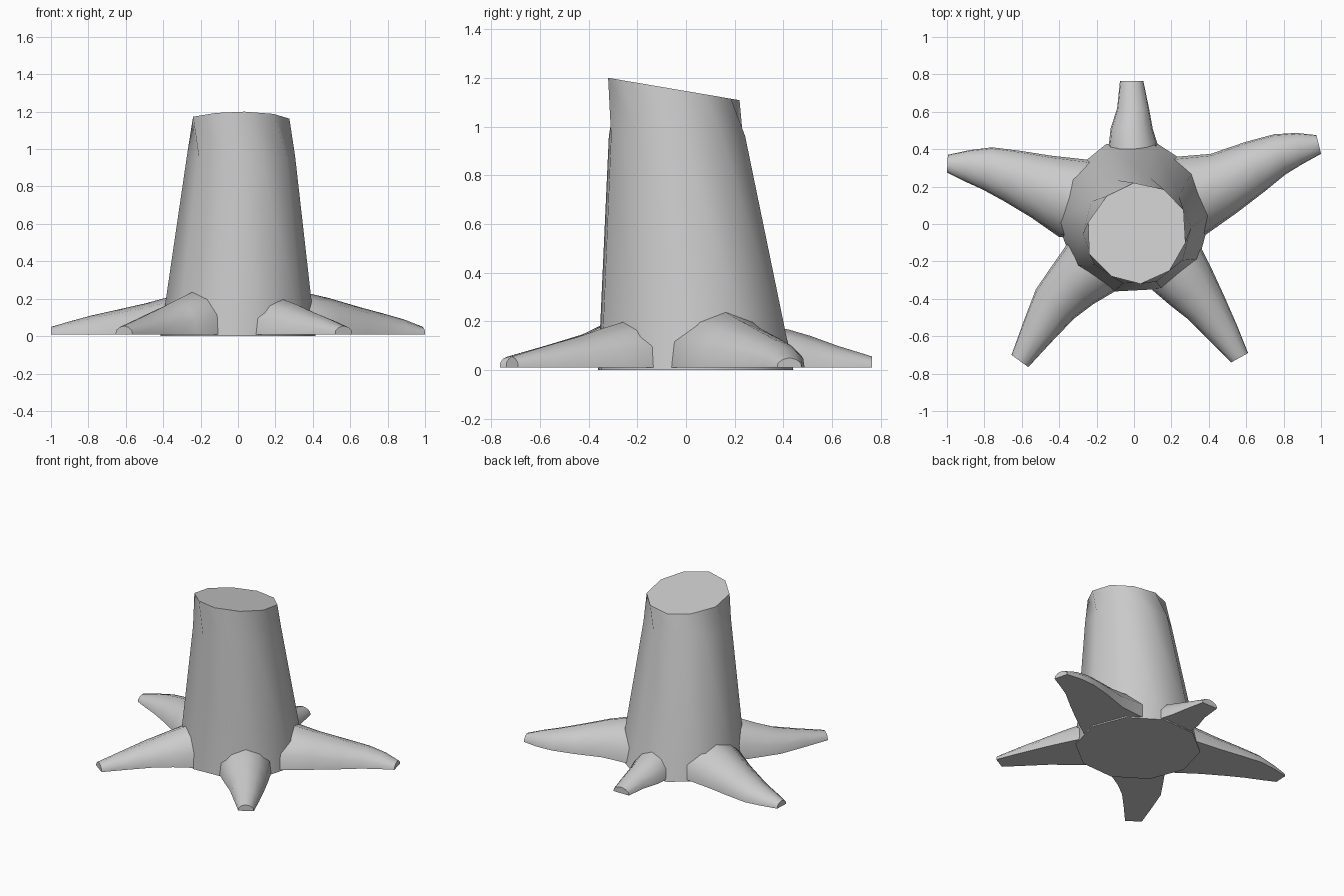
import bpy, bmesh, math


def loft(name, rings, angle):
    """Skin a list of equal-length rings and close both ends."""
    bm = bmesh.new()
    loops = [[bm.verts.new(p) for p in ring] for ring in rings]
    n = len(rings[0])
    for a, b in zip(loops, loops[1:]):
        for i in range(n):
            j = (i + 1) % n
            bm.faces.new((a[i], a[j], b[j], b[i]))
    bm.faces.new(loops[0])
    bm.faces.new(loops[-1])
    bmesh.ops.recalc_face_normals(bm, faces=bm.faces[:])
    mesh = bpy.data.meshes.new(name)
    bm.to_mesh(mesh)
    bm.free()
    obj = bpy.data.objects.new(name, mesh)
    bpy.context.collection.objects.link(obj)
    bpy.ops.object.select_all(action='DESELECT')
    obj.select_set(True)
    bpy.context.view_layer.objects.active = obj
    bpy.ops.object.shade_smooth_by_angle(angle=math.radians(angle))
    return obj


# Trunk: ten-sided taper with a slanted saw cut
def trunk_ring(cx, cy, r, z):
    angles = [math.radians(75 - 36 * i) for i in range(10)]
    return [(cx + r * math.cos(a), cy + r * math.sin(a), z) for a in angles]


cut = [(0.16, 0.185), (0.265, 0.075), (0.275, -0.1), (0.19, -0.25), (0.035, -0.32),
       (-0.12, -0.28), (-0.24, -0.16), (-0.245, 0.01), (-0.145, 0.15), (0.0, 0.22)]
loft("trunk", [trunk_ring(0, 0.04, 0.415, 0),
               trunk_ring(0.016, -0.037, 0.29, 0.96),
               [(x, y, 1.2 - 0.17 * (y + 0.32)) for x, y in cut]], 45)

# Roots: arched section, flat underside; stations are left x, y, right x, y, height
ARCH = [(0, 0), (0.03, 0.45), (0.22, 0.82), (0.5, 1), (0.78, 0.82), (0.97, 0.45), (1, 0)]


def root(name, stations):
    rings = []
    for lx, ly, rx, ry, h in stations:
        rings.append([(lx + (rx - lx) * t, ly + (ry - ly) * t, 0.01 + (h - 0.01) * v)
                      for t, v in ARCH])
    loft(name, rings, 60)


root("root_front_left", [
    (-0.28, 0.02, 0.0, -0.22, 0.27), (-0.38, -0.14, -0.11, -0.365, 0.235),
    (-0.45, -0.24, -0.22, -0.43, 0.19), (-0.525, -0.35, -0.32, -0.505, 0.145),
    (-0.59, -0.52, -0.44, -0.63, 0.1), (-0.655, -0.70, -0.565, -0.765, 0.055)])
root("root_front_right", [
    (0.0, -0.2, 0.26, 0.02, 0.23), (0.10, -0.355, 0.365, -0.14, 0.2),
    (0.2, -0.44, 0.42, -0.25, 0.17), (0.29, -0.51, 0.48, -0.38, 0.135),
    (0.41, -0.63, 0.55, -0.54, 0.095), (0.52, -0.74, 0.61, -0.69, 0.055)])
root("root_back_right", [
    (0.2, -0.08, 0.12, 0.34, 0.27), (0.38, -0.06, 0.23, 0.36, 0.245),
    (0.55, 0.06, 0.41, 0.375, 0.205), (0.7, 0.175, 0.6, 0.44, 0.155),
    (0.81, 0.265, 0.75, 0.48, 0.12), (0.9, 0.32, 0.87, 0.487, 0.09),
    (1.0, 0.375, 0.975, 0.475, 0.05)])
root("root_back_left", [
    (-0.2, -0.08, -0.12, 0.32, 0.25), (-0.4, -0.07, -0.26, 0.345, 0.22),
    (-0.55, 0.035, -0.44, 0.365, 0.175), (-0.7, 0.125, -0.6, 0.39, 0.14),
    (-0.81, 0.185, -0.76, 0.41, 0.11), (-0.91, 0.23, -0.88, 0.395, 0.08),
    (-1.0, 0.275, -0.995, 0.37, 0.05)])
root("root_back", [
    (-0.15, 0.25, 0.14, 0.25, 0.2), (-0.135, 0.42, 0.125, 0.43, 0.165),
    (-0.125, 0.51, 0.1, 0.51, 0.14), (-0.09, 0.62, 0.08, 0.62, 0.1),
    (-0.075, 0.765, 0.05, 0.765, 0.055)])
